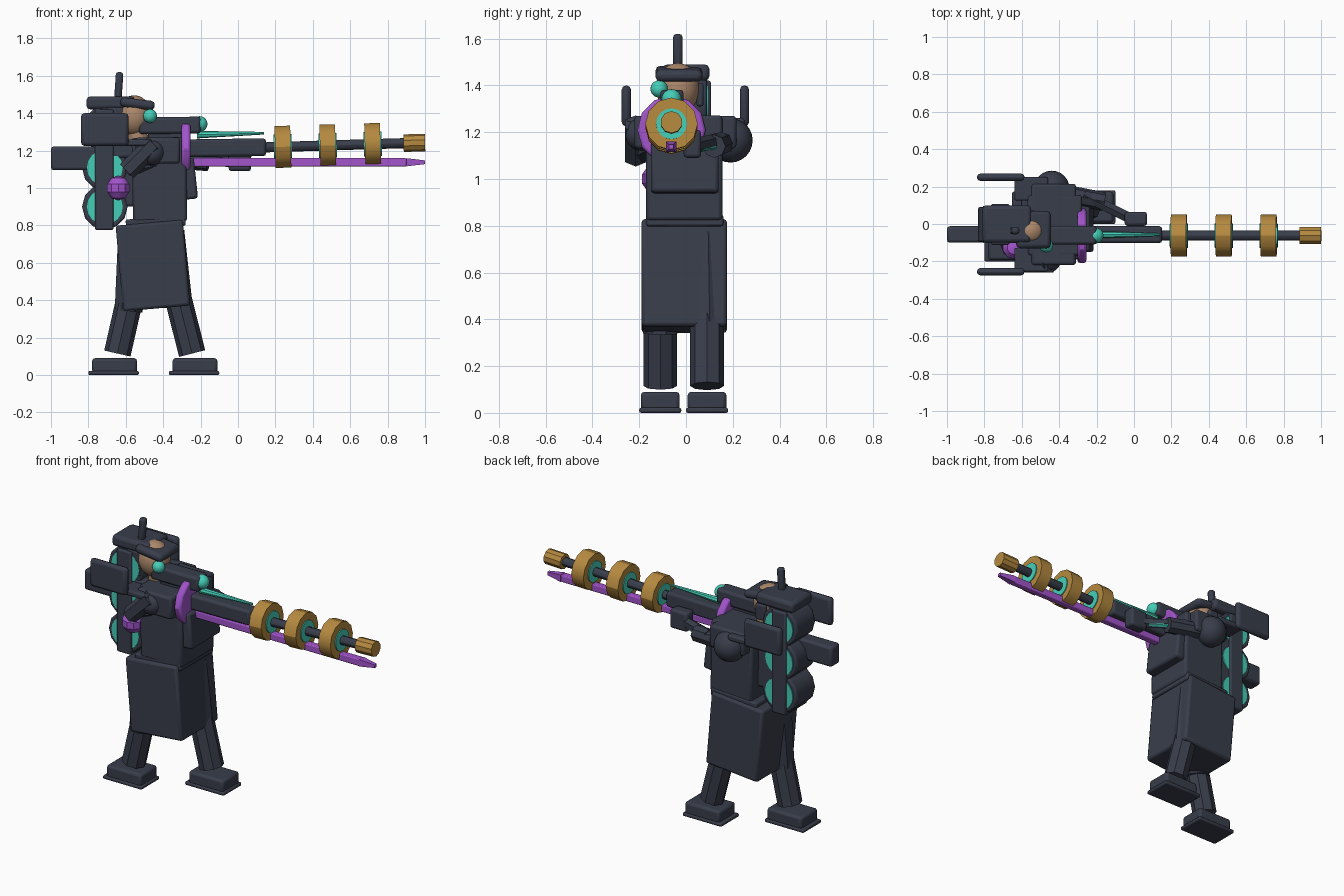
import bpy, math
from mathutils import Vector

cube = bpy.data.objects.get("Cube")
if cube:
    bpy.data.objects.remove(cube, do_unlink=True)


def material(name, rgb):
    m = bpy.data.materials.new(name)
    m.use_nodes = True
    m.diffuse_color = (*rgb, 1)
    for n in m.node_tree.nodes:
        if n.type == 'BSDF_PRINCIPLED':
            n.inputs["Base Color"].default_value = (*rgb, 1)
            n.inputs["Roughness"].default_value = 0.6
    return m


DARK = material("dark slate", (0.04, 0.047, 0.07))
TEAL = material("teal glow", (0.06, 0.62, 0.48))
GOLD = material("brass", (0.46, 0.25, 0.05))
VIOLET = material("violet", (0.36, 0.09, 0.6))
SKIN = material("skin", (0.42, 0.25, 0.15))


def finish(name, mat, bevel=0.0):
    ob = bpy.context.object
    ob.name = name
    ob.data.materials.append(mat)
    bpy.ops.object.transform_apply(location=False, rotation=False, scale=True)
    if bevel:
        b = ob.modifiers.new("soft_edges", 'BEVEL')
        b.width = bevel
        b.segments = 2
        b.limit_method = 'ANGLE'
    bpy.ops.object.shade_smooth_by_angle(angle=math.radians(30))
    return ob


def box(name, x, y, z, mat=DARK, bevel=0.015, tilt=0):
    """Box from its x, y and z ranges, tilted about y in degrees."""
    mid = [(a + b) / 2 for a, b in (x, y, z)]
    bpy.ops.mesh.primitive_cube_add(size=1, location=mid)
    bpy.context.object.scale = [b - a for a, b in (x, y, z)]
    ob = finish(name, mat, bevel)
    ob.rotation_euler.y = math.radians(tilt)
    return ob


def rod(name, p, q, r, mat=DARK, sides=8, r2=None, bevel=0.0):
    """Prism or cone running from point p to point q."""
    p, q = Vector(p), Vector(q)
    bpy.ops.mesh.primitive_cone_add(vertices=sides, radius1=r, radius2=r if r2 is None else r2,
                                    depth=(q - p).length, location=(p + q) / 2)
    ob = bpy.context.object
    ob.rotation_euler = (q - p).to_track_quat('Z', 'Y').to_euler()
    return finish(name, mat, bevel)


def ball(name, c, r, mat, sides=20, stretch=1.0):
    bpy.ops.mesh.primitive_uv_sphere_add(segments=sides, ring_count=max(4, sides // 2),
                                         radius=r, location=c)
    bpy.context.object.scale.z = stretch
    return finish(name, mat)


# Legs and boots in a wide stride
for side, x, y, knee, hip, kz in (("left", -0.235, 0.09, -0.32, -0.38, 0.41),
                                  ("right", -0.665, -0.11, -0.585, -0.55, 0.38)):
    box(side + "_sole", (x - 0.135, x + 0.135), (y - 0.09, y + 0.09), (0, 0.022), bevel=0.008)
    box(side + "_boot", (x - 0.115, x + 0.125), (y - 0.083, y + 0.083), (0.01, 0.09))
    rod(side + "_shin", (x + (0.02 if side == "right" else -0.01), y, 0.115), (knee, y, kz), 0.072)
    rod(side + "_thigh", (knee, y, kz - 0.04), (hip, y * 0.9, 0.76), 0.078, r2=0.095)

# Coat, torso and chest
box("coat_skirt", (-0.635, -0.275), (-0.19, 0.175), (0.355, 0.815), tilt=-5)
box("belt", (-0.60, -0.28), (-0.17, 0.16), (0.79, 0.84), bevel=0.01, tilt=-3)
box("torso", (-0.565, -0.275), (-0.17, 0.155), (0.82, 1.27), tilt=-1)
box("chest_plate", (-0.30, -0.225), (-0.15, 0.14), (0.94, 1.16), tilt=-6)
box("shoulder_yoke", (-0.55, -0.31), (-0.22, 0.215), (1.13, 1.27))
rod("neck", (-0.53, -0.03, 1.24), (-0.55, -0.03, 1.34), 0.055, SKIN, 12)

# Head, cap and headset
ball("head", (-0.555, -0.035, 1.387), 0.093, SKIN, 24, 1.17)
box("cap", (-0.81, -0.55), (-0.10, 0.10), (1.42, 1.49), bevel=0.02)
box("cap_visor", (-0.63, -0.445), (-0.13, 0.07), (1.425, 1.475), bevel=0.02, tilt=7)
box("cap_back", (-0.71, -0.60), (-0.10, 0.05), (1.27, 1.44), bevel=0.02)
box("ear_guard", (-0.60, -0.53), (0.045, 0.075), (1.31, 1.41), bevel=0.01)
box("antenna", (-0.658, -0.618), (-0.055, -0.015), (1.46, 1.62), bevel=0.014, tilt=4)
ball("eyepiece", (-0.47, -0.115, 1.385), 0.037, TEAL)

# Shoulder shields on both sides
for side, y in (("left", 0.25), ("right", -0.255)):
    box(side + "_shoulder_shield", (-0.84, -0.585), (y - 0.02, y + 0.02), (1.225, 1.40), bevel=0.019)
    box(side + "_shield_bracket", (-0.64, -0.46), (min(y, y * 0.5), max(y * 0.5, y)),
        (1.225, 1.26), bevel=0.01).hide_render = False

# Right arm bent back to the grip
ball("right_shoulder", (-0.46, -0.19, 1.19), 0.07, DARK)
rod("right_upper_arm", (-0.45, -0.215, 1.235), (-0.595, -0.215, 1.09), 0.052, sides=6)
rod("right_forearm", (-0.59, -0.2, 1.11), (-0.42, -0.12, 1.15), 0.045, sides=6)

# Left arm reaching forward under the weapon
ball("left_shoulder", (-0.44, 0.19, 1.165), 0.095, DARK, 24)
rod("left_upper_arm", (-0.42, 0.17, 1.16), (-0.16, 0.12, 1.14), 0.05)
rod("left_forearm", (-0.27, 0.155, 1.17), (-0.02, 0.03, 1.14), 0.032, sides=6)
rod("left_forearm_light", (-0.24, 0.155, 1.145), (-0.06, 0.065, 1.135), 0.016, TEAL, 6)
box("left_hand", (-0.05, 0.07), (-0.01, 0.065), (1.09, 1.21))

# Back pack: three canisters, lit end discs and a spine strap
for i in range(3):
    z = 0.9 + 0.208 * i
    rod("canister_%d" % (i + 1), (-0.712, -0.095, z), (-0.712, 0.09, z), 0.122, sides=12, bevel=0.01)
    rod("canister_light_%d" % (i + 1), (-0.712, -0.101, z), (-0.712, 0.096, z), 0.096, TEAL, 16)
box("pack_strap", (-0.765, -0.665), (-0.112, 0.107), (0.775, 1.42), bevel=0.01)
box("pack_mount", (-0.68, -0.54), (-0.09, 0.09), (0.9, 1.26))
ball("power_cell", (-0.64, -0.125, 1.0), 0.066, VIOLET, 10)

# Weapon body
AXIS_Y = -0.057
box("stock", (-1.0, -0.66), (-0.10, -0.012), (1.095, 1.222))
box("receiver", (-0.68, 0.15), (-0.102, -0.012), (1.165, 1.26), tilt=-0.8)
box("scope", (-0.53, -0.20), (-0.11, -0.01), (1.29, 1.38), tilt=-0.5)
box("scope_mount", (-0.48, -0.30), (-0.09, -0.03), (1.24, 1.31), bevel=0.008)
ball("scope_lens", (-0.205, -0.062, 1.342), 0.042, TEAL)
rod("sight_rail", (-0.22, AXIS_Y, 1.285), (0.14, AXIS_Y, 1.293), 0.02, TEAL, 8, 0.007)
rod("guard_disc", (-0.302, -0.062, 1.21), (-0.255, -0.062, 1.21), 0.146, VIOLET, 12, bevel=0.012)


def axis(x):
    return (x, -0.062, 1.213 + 0.03 * x)


# Barrel with brass coils
rod("barrel", axis(0.10), axis(0.92), 0.027, sides=12)
rod("muzzle", axis(0.885), axis(1.0), 0.047, GOLD, 10)
for i in range(3):
    x = 0.24 + 0.24 * i
    rod("coil_%d" % (i + 1), axis(x - 0.042), axis(x + 0.042), 0.112, GOLD, 12)
    rod("coil_light_%d" % (i + 1), axis(x - 0.048), axis(x + 0.048), 0.066, TEAL, 16)

# Long blade under the barrel, narrowing at the tip
box("blade", (-0.24, 0.90), (-0.085, -0.042), (1.115, 1.16), VIOLET, 0.006)
tip = rod("blade_tip", (0.90, -0.0635, 1.1375), (1.0, -0.0635, 1.1375), 0.031, VIOLET, 4, 0.014)
tip.rotation_euler.rotate_axis('Z', math.radians(45))
